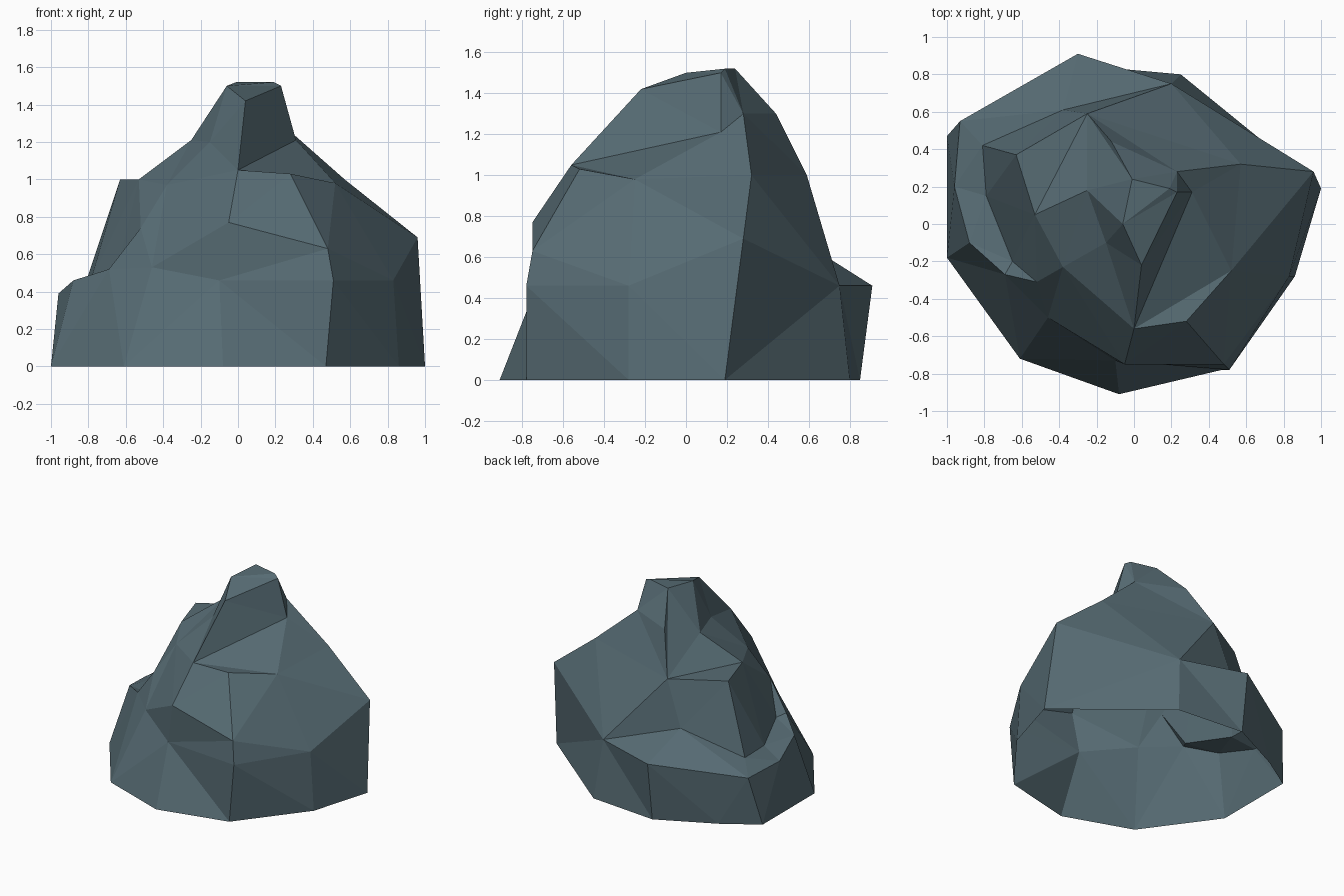
import bpy
import bmesh
from mathutils import Vector

cube = bpy.data.objects.get("Cube")
if cube:
    bpy.data.objects.remove(cube, do_unlink=True)


def flat_material(name, colour):
    mat = bpy.data.materials.new(name)
    mat.use_nodes = True
    mat.diffuse_color = colour
    mat.node_tree.nodes["Principled BSDF"].inputs["Base Color"].default_value = colour
    return mat


def skin_rings(bm, rings):
    """Join matching points of neighbouring rings, splitting on the shorter diagonal.
    Points shared by two rings pinch the strip down to a triangle or to nothing."""
    cache = {}

    def vert(point):
        if point not in cache:
            cache[point] = bm.verts.new(point)
        return cache[point]

    def triangle(*corners):
        if len(set(corners)) == len(corners):
            bm.faces.new([vert(c) for c in corners])

    for lower, upper in zip(rings, rings[1:]):
        for i in range(len(lower)):
            j = (i + 1) % len(lower)
            a, b, c, d = lower[i], lower[j], upper[j], upper[i]
            if (Vector(a) - Vector(c)).length < (Vector(b) - Vector(d)).length:
                triangle(a, b, c)
                triangle(a, c, d)
            else:
                triangle(a, b, d)
                triangle(b, c, d)


# Corners that belong to more than one ring
east_low = (.83, -.28, .46)
east_shoulder = (.96, .28, .69)
back_low = (.2, .75, .46)
front_notch = (-.46, -.5, .53)
brow = (0, -.56, 1.05)
back_terrace = (-.25, .59, 1)
west_terrace = (-.53, .05, 1)
west_rib = (-.38, -.23, .97)
knee = (-.25, .18, 1.21)
nose = (.04, -.22, 1.42)
peak = (-.01, .24, 1.52)
crown = (-.06, 0, 1.5)

# Ground outline, counterclockwise from the front
outline = [(-.08, -.91), (.47, -.78), (.86, -.28), (1, .19), (.25, .8), (-.3, .85),
           (-.73, .64), (-1, .47), (-1, -.18), (-.61, -.72), (-.61, -.72)]
ground = [(x, y, 0) for x, y in outline]

# Outer lip of the low ledge
ledge_lip = [(-.1, -.73, .46), (.51, -.78, .46), east_low, east_shoulder, back_low,
             (-.3, .91, .46), (-.93, .55, .38), (-.96, .2, .39), (-.88, -.1, .46),
             (-.69, -.27, .52), front_notch]

# Foot of the upper body, overhanging at the front
body_foot = [(-.05, -.75, .77), (.48, -.75, .63), east_low, east_shoulder, back_low,
             (-.38, .61, .65), (-.81, .42, .46), (-.79, .15, .45), (-.65, -.2, .5),
             (-.52, -.31, .74), front_notch]

# Terrace around the summit
terrace = [brow, (.28, -.52, 1.03), (.52, -.25, .98), (.57, .32, 1), back_terrace,
           back_terrace, (-.63, .37, 1), west_terrace, west_terrace, west_rib, west_rib]

# Foot of the summit block
summit_foot = [brow, brow, (.31, .17, 1.21), (.23, .28, 1.3), (-.12, .44, 1.3),
               back_terrace, back_terrace, west_terrace, west_terrace, knee,
               (-.15, -.1, 1.2)]

# Rim of the summit, closed on the crown
summit_rim = [nose, nose, (.23, .17, 1.5), (.19, .19, 1.52), peak, peak, peak,
              knee, knee, knee, crown]
summit_cap = [crown] * len(summit_rim)

# Faceted boulder, open underneath
bm = bmesh.new()
skin_rings(bm, [ground, ledge_lip, body_foot, terrace, summit_foot, summit_rim, summit_cap])
mesh = bpy.data.meshes.new("boulder")
bm.to_mesh(mesh)
bm.free()
mesh.materials.append(flat_material("slate_blue_stone", (.095, .15, .175, 1)))
boulder = bpy.data.objects.new("boulder", mesh)
bpy.context.collection.objects.link(boulder)
